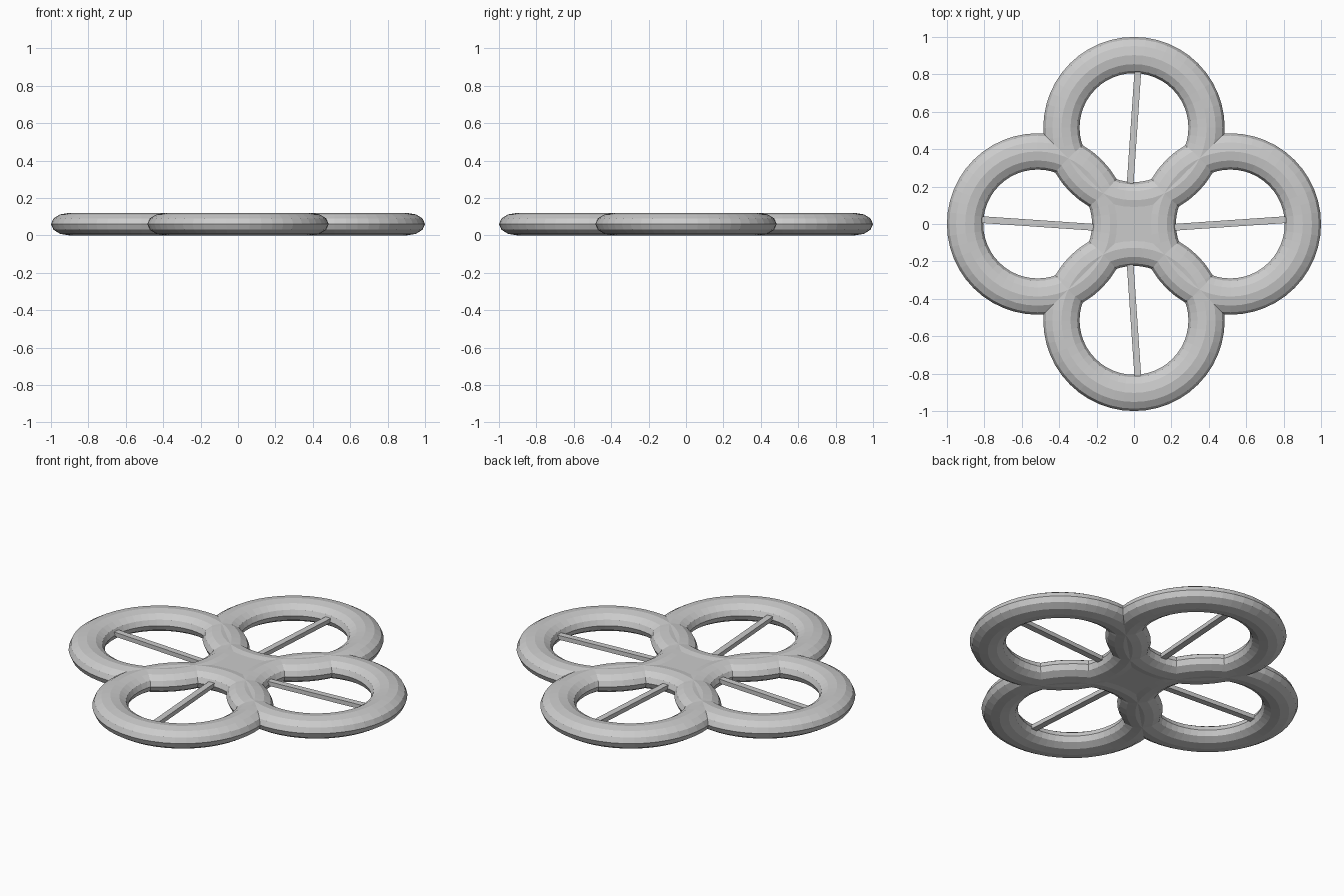
import bpy
import math

# Remove the default cube
cube = bpy.data.objects.get("Cube")
if cube:
    bpy.data.objects.remove(cube, do_unlink=True)

# Single grey plastic colour
grey = bpy.data.materials.new("light_grey")
grey.use_nodes = True
colour = (0.6, 0.6, 0.6, 1)
grey.diffuse_color = colour
grey.node_tree.nodes["Principled BSDF"].inputs["Base Color"].default_value = colour

RING_OFFSET = 0.515
MAJOR, MINOR = 0.388, 0.097
MID = 0.06


def finish(name):
    obj = bpy.context.object
    obj.name = name
    obj.data.materials.append(grey)
    return obj


def box(name, location, size, angle=0):
    bpy.ops.mesh.primitive_cube_add(size=1, location=location, rotation=(0, 0, angle))
    obj = finish(name)
    obj.scale = size
    return obj


# Four flattened rings, each crossed by a thin, slightly turned blade
tilt = math.radians(3.9)
sides = {
    "left": (1, 0, tilt),
    "right": (-1, 0, -tilt),
    "back": (0, 1, math.pi / 2 - tilt),
    "front": (0, -1, math.pi / 2 + tilt),
}
for side, (dx, dy, angle) in sides.items():
    x, y = dx * RING_OFFSET, dy * RING_OFFSET
    bpy.ops.mesh.primitive_torus_add(
        location=(x, y, MID), major_radius=MAJOR, minor_radius=MINOR,
        major_segments=48, minor_segments=12)
    ring = finish(side + "_guard_ring")
    ring.scale.z = MID / MINOR
    box(side + "_blade", (x, y + 0.003 * abs(dx), 0.065), (0.66, 0.036, 0.025), angle)

# Flat body filling the gap between the rings
box("centre_body", (0, 0, MID), (0.22, 0.22, 0.108))
